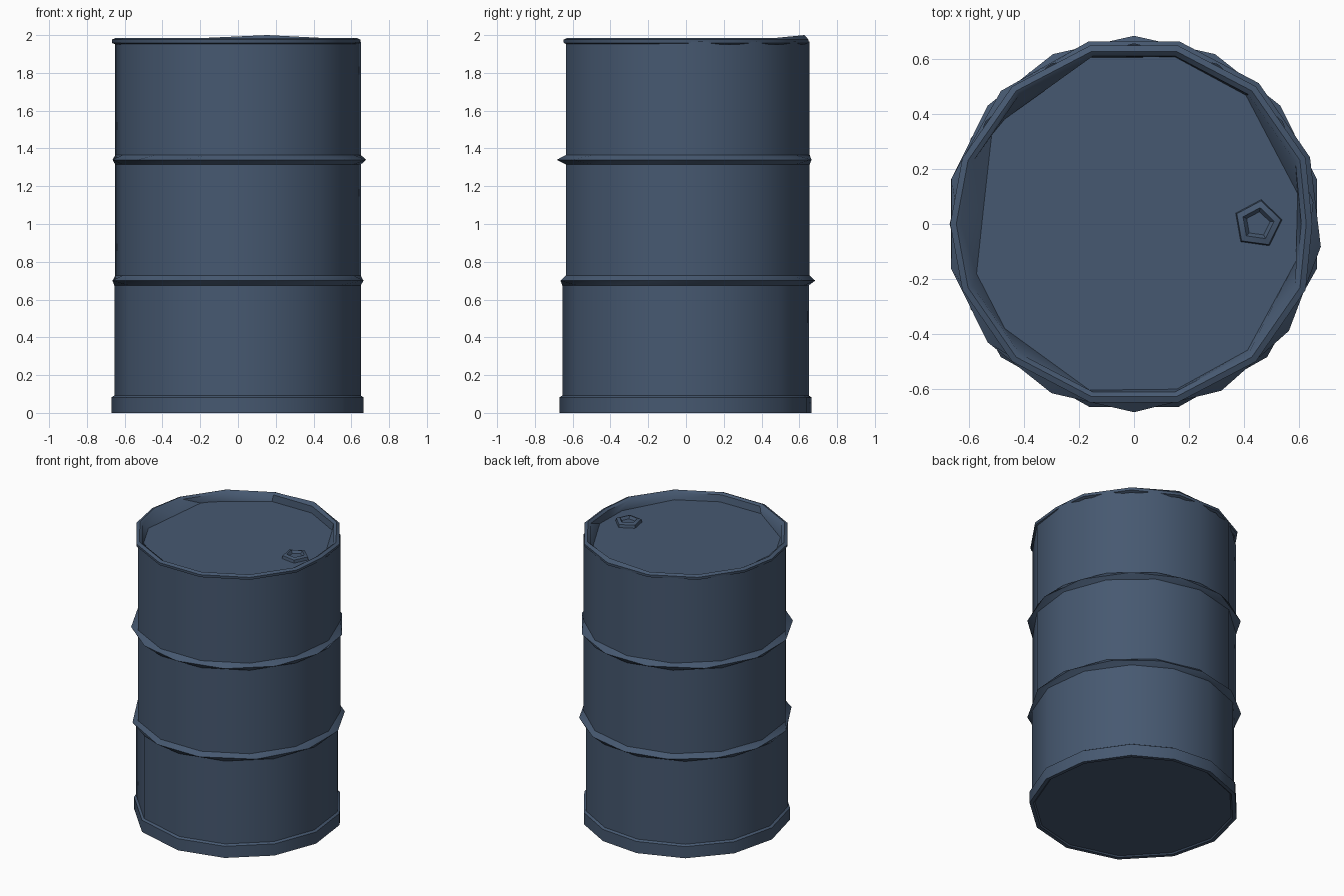
import bpy, bmesh, math

if "Cube" in bpy.data.objects:
    bpy.data.objects.remove(bpy.data.objects["Cube"])

SIDES = 13
STEP = 360 / SIDES

paint = bpy.data.materials.new("slate_blue_paint")
paint.diffuse_color = (0.062, 0.099, 0.164, 1)
paint.use_nodes = True
paint.node_tree.nodes["Principled BSDF"].inputs["Base Color"].default_value = paint.diffuse_color


def regular(start, n=SIDES):
    """Corner angles of a regular polygon with one corner at the start angle."""
    return [start + 360 / n * i for i in range(n)]


def polar(z, r, degrees):
    """Ring of points; r may be one radius or one per corner."""
    radii = r if isinstance(r, list) else [r] * len(degrees)
    return [(q * math.cos(math.radians(a)), q * math.sin(math.radians(a)), z)
            for q, a in zip(radii, degrees)]


def align(pts, ref):
    """Turn the start of a ring so its corners meet the nearest ones of ref."""
    n = len(pts)
    return min((pts[k:] + pts[:k] for k in range(n)),
               key=lambda c: sum(math.dist(p[:2], q[:2]) ** 2 for p, q in zip(c, ref)))


def skin(name, rings, cap_first=False, cap_last=False):
    """Join rings into a lathed surface, with optional end caps."""
    bm = bmesh.new()
    loops, previous = [], rings[0]
    for pts in rings:
        previous = align(pts, previous)
        loops.append([bm.verts.new(p) for p in previous])
    for a, b in zip(loops, loops[1:]):
        n = len(a)
        for i in range(n):
            j = (i + 1) % n
            bm.faces.new((a[i], a[j], b[j], b[i]))
    if cap_first:
        bm.faces.new(loops[0][::-1])
    if cap_last:
        bm.faces.new(loops[-1])
    mesh = bpy.data.meshes.new(name)
    bm.to_mesh(mesh)
    bm.free()
    mesh.materials.append(paint)
    obj = bpy.data.objects.new(name, mesh)
    bpy.context.collection.objects.link(obj)
    bpy.ops.object.select_all(action='DESELECT')
    obj.select_set(True)
    bpy.context.view_layer.objects.active = obj
    bpy.ops.object.shade_smooth_by_angle(angle=math.radians(35))
    return obj


# Corner angles of the foot, the wall, the two hoops and the top lip
foot = [-90 + STEP * i for i in range(6)] + [72.7] + [180 - STEP * i for i in (3, 2, 1, 0, -1)] + [238.8]
wall = regular(90)
low_hoop = [-76.2, -45, -13.8, 13.8, 39, 64.5, 90, 115.5, 141, 166.2, 193.8, 225, 256.2]
high_hoop = [-90 + STEP * i for i in range(8)] + [135, 166, 193.8, 219, 244]
half = [0, 21, 48.5, 76.2, 103.8, 131.5, 159]
lip = half + [a + 180 for a in half]

# Foot rim with a shallow recessed base
skin("foot_rim", [polar(0.008, 0.635, foot), polar(0.0, 0.645, foot), polar(0.0, 0.67, foot),
                  polar(0.082, 0.67, foot), polar(0.095, 0.65, foot)], cap_first=True)

# Barrel wall with two pointed rolling hoops
skin("barrel_wall", [polar(0.08, 0.655, foot), polar(0.675, 0.655, foot),
                     polar(0.70, 0.684, low_hoop), polar(0.727, 0.655, wall),
                     polar(1.315, 0.655, wall), polar(1.34, 0.684, high_hoop),
                     polar(1.365, 0.655, wall), polar(1.965, 0.655, wall)])

# Rolled top lip dropping to the sunken lid, which is uneven on one side
lip_radius = [0.648] + [0.668] * 13
lip_top = polar(1.986, [r - 0.022 for r in lip_radius], lip)
lip_top[3] = (lip_top[3][0], lip_top[3][1], 2.0)
lid_angle = [0, 10.5, 49, 76.2, 104.7, 141, 148, 173, 197.5, 219, 255, 284.5, 312, 347.5]
lid_radius = [0.592, 0.605, 0.62, 0.625, 0.625, 0.605, 0.61,
              0.55, 0.60, 0.604, 0.625, 0.62, 0.617, 0.605]
skin("top_lip_and_lid", [polar(1.95, [r - 0.02 for r in lip_radius], lip),
                         polar(1.958, [r - 0.002 for r in lip_radius], lip),
                         polar(1.976, lip_radius, lip), lip_top,
                         polar(1.975, [r - 0.04 for r in lip_radius], lip),
                         polar(1.928, lid_radius, lid_angle)], cap_last=True)

# Five-sided bung with a hollow centre
five = regular(82, 5)
bung = skin("bung", [polar(0.0, 0.09, five), polar(0.022, 0.085, five),
                     polar(0.03, 0.06, five), polar(0.012, 0.045, five)], cap_last=True)
bung.location = (0.45, 0.0, 1.926)
